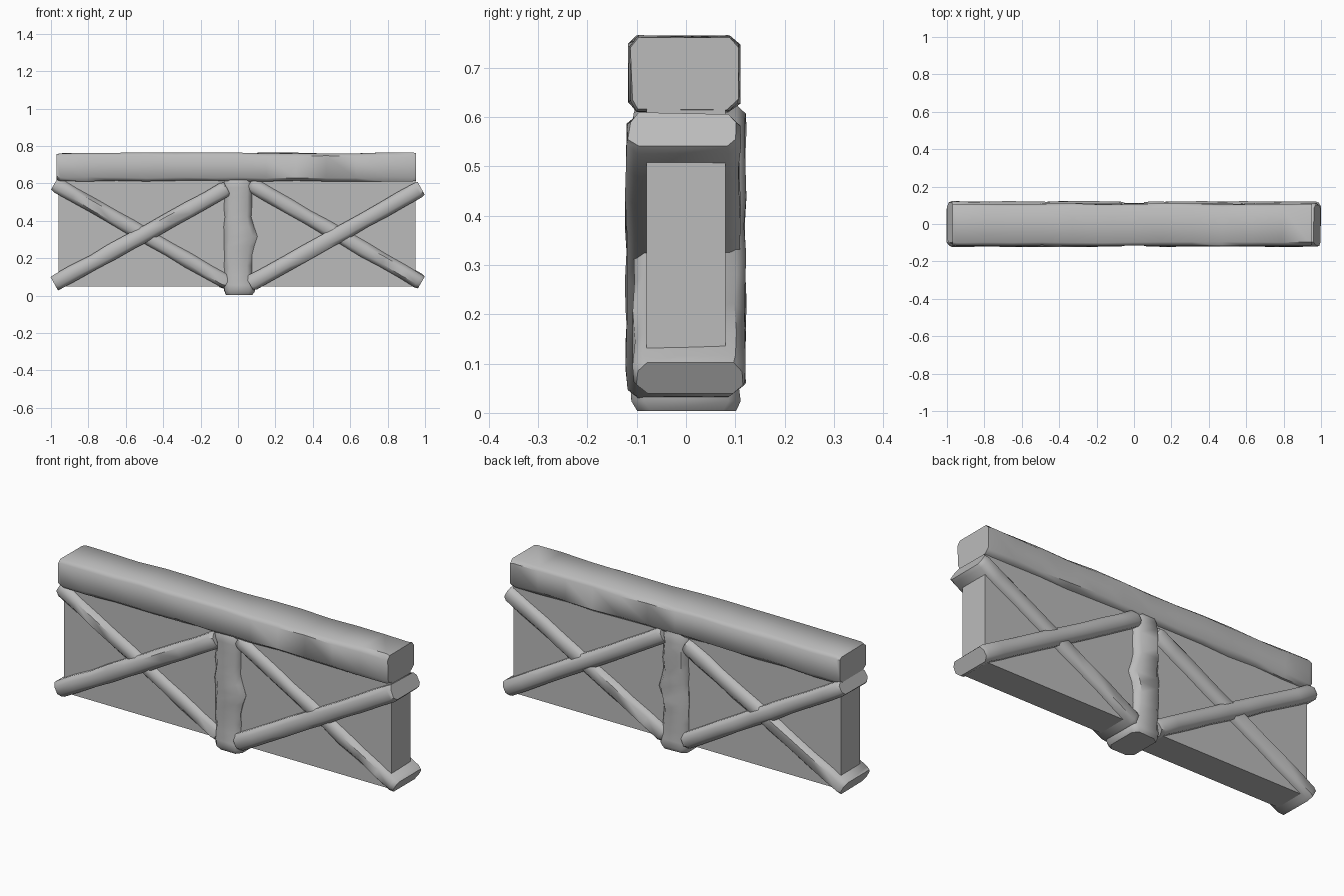
import bpy, bmesh, random
from mathutils import Vector

random.seed(4)
if "Cube" in bpy.data.objects:
    bpy.data.objects.remove(bpy.data.objects["Cube"], do_unlink=True)

grey = bpy.data.materials.new("weathered_grey")
grey.use_nodes = True
colour = (0.5, 0.5, 0.5, 1)
grey.diffuse_color = colour
grey.node_tree.nodes["Principled BSDF"].inputs["Base Color"].default_value = colour


def finish(name, bm, smooth=True):
    bmesh.ops.recalc_face_normals(bm, faces=bm.faces)
    mesh = bpy.data.meshes.new(name)
    bm.to_mesh(mesh)
    bm.free()
    mesh.materials.append(grey)
    ob = bpy.data.objects.new(name, mesh)
    bpy.context.collection.objects.link(ob)
    if smooth:
        bpy.ops.object.select_all(action='DESELECT')
        ob.select_set(True)
        bpy.context.view_layer.objects.active = ob
        bpy.ops.object.shade_smooth_by_angle(angle=0.85)
    return ob


def timber(name, start, end, half_w, half_d, y=0, chamfer=0.02,
           steps=9, rough=0.004, tip=0.9, bulge=None):
    """Rough-hewn timber in the xz plane: chamfered rings swept along its axis."""
    a, b = Vector((start[0], y, start[1])), Vector((end[0], y, end[1]))
    axis = (b - a).normalized()
    side = Vector((axis.z, 0, -axis.x))
    inset = 0.02 / (b - a).length
    stations = [0, inset] + [i / steps for i in range(1, steps)] + [1 - inset, 1]
    bm = bmesh.new()
    rings = []
    for t in stations:
        scale = tip if t in (0, 1) else 1
        w, d = half_w * scale, half_d * (1 + scale) / 2
        c = chamfer
        section = [(w, d - c), (w - c, d), (c - w, d), (-w, d - c),
                   (-w, c - d), (c - w, -d), (w - c, -d), (w, c - d)]
        ring = []
        for u, v in section:
            u += random.uniform(-rough, rough)
            v += random.uniform(-rough, rough)
            if bulge and u > 0:
                u += bulge(t)
            ring.append(bm.verts.new(a.lerp(b, t) + side * u + Vector((0, v, 0))))
        rings.append(ring)
    for r0, r1 in zip(rings, rings[1:]):
        for i in range(8):
            j = (i + 1) % 8
            bm.faces.new((r0[i], r0[j], r1[j], r1[i]))
    bm.faces.new(rings[0])
    bm.faces.new(rings[-1])
    return finish(name, bm)


# Plain infill panel
bm = bmesh.new()
bmesh.ops.create_cube(bm, size=1)
bmesh.ops.scale(bm, vec=(1.91, 0.16, 0.58), verts=bm.verts)
bmesh.ops.translate(bm, vec=(-0.005, 0, 0.34), verts=bm.verts)
finish("infill_panel", bm, smooth=False)

# Heavy top rail
timber("top_rail", (-0.97, 0.688), (0.952, 0.688), 0.075, 0.111,
       y=-0.004, chamfer=0.018, steps=12, rough=0.004, tip=0.94)

# Centre post with a knot on one side and a worn foot
timber("centre_post", (0, 0.004), (0, 0.63), 0.073, 0.108, chamfer=0.025,
       steps=12, rough=0.004, tip=0.85,
       bulge=lambda t: max(0, 0.028 - abs(t - 0.5) * 0.22) + (0.016 if t < 0.12 else 0))

# Crossed braces, running through the full thickness on both sides
for word, x0, x1 in (("right", -0.982, -0.058), ("left", 0.062, 0.98)):
    timber("rising_brace_" + word, (x0, 0.063), (x1, 0.573), 0.043, 0.115,
           y=-0.006, chamfer=0.02, rough=0.003)
    timber("falling_brace_" + word, (x0, 0.598), (x1, 0.07), 0.04, 0.113,
           y=0.007, chamfer=0.02, rough=0.003)
